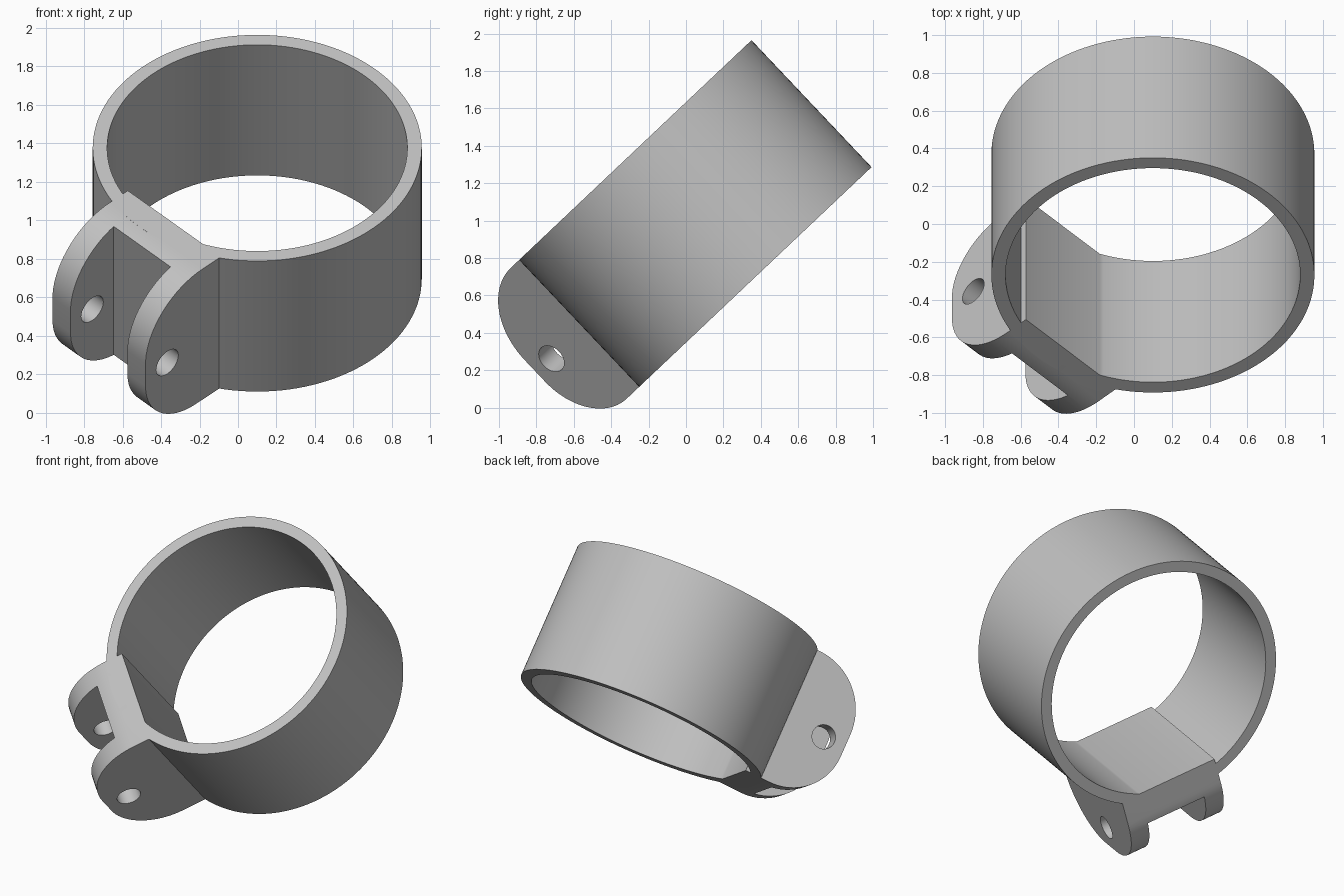
import bpy, bmesh
from math import cos, sin, pi, radians
from mathutils import Matrix

if "Cube" in bpy.data.objects:
    bpy.data.objects.remove(bpy.data.objects["Cube"], do_unlink=True)

HALF = 0.467                      # half the band height
OUTER, INNER, SIDES = 0.855, 0.78, 128
PAD, FLOOR, TIP = 0.708, 0.94, 1.252   # distances of the lug faces from the band axis
LUG = (-0.235, 0.461)             # lug extent across the band
SLOT = (-0.10, 0.325)             # gap between the two ears

# Tilted clamp frame, and the lug frame turned around the band axis
clamp = Matrix.Translation((0.10, 0.05, 1.0375)) @ Matrix.Rotation(radians(43.4), 4, 'X')
lug = clamp @ Matrix.Rotation(radians(224), 4, 'Z')

grey = bpy.data.materials.new("plain grey")
grey.use_nodes = True
grey.diffuse_color = (0.53, 0.53, 0.53, 1)
grey.node_tree.nodes["Principled BSDF"].inputs["Base Color"].default_value = grey.diffuse_color


def add_object(name, bm, matrix):
    bmesh.ops.recalc_face_normals(bm, faces=bm.faces)
    mesh = bpy.data.meshes.new(name)
    bm.to_mesh(mesh)
    bm.free()
    mesh.materials.append(grey)
    obj = bpy.data.objects.new(name, mesh)
    obj.matrix_world = matrix
    bpy.context.collection.objects.link(obj)
    return obj


def prism(name, profile, start, end):
    """Extrude an (outward, axial) profile across the lug."""
    bm = bmesh.new()
    face = bm.faces.new([bm.verts.new((n, start, s)) for n, s in profile])
    result = bmesh.ops.extrude_face_region(bm, geom=[face])
    moved = [v for v in result["geom"] if isinstance(v, bmesh.types.BMVert)]
    bmesh.ops.translate(bm, verts=moved, vec=(0, end - start, 0))
    return add_object(name, bm, lug)


def arc(n, s, radius, start, end, steps):
    angles = [start + (end - start) * i / steps for i in range(steps + 1)]
    return [(n + radius * cos(a), s + radius * sin(a)) for a in angles]


def combine(target, tool, operation):
    mod = target.modifiers.new(operation, 'BOOLEAN')
    mod.object, mod.operation, mod.solver = tool, operation, 'EXACT'
    bpy.context.view_layer.objects.active = target
    bpy.ops.object.modifier_apply(modifier=mod.name)
    bpy.data.objects.remove(tool, do_unlink=True)


# Round band
bm = bmesh.new()
corners = [(OUTER, -HALF), (OUTER, HALF), (INNER, HALF), (INNER, -HALF)]
loops = [[bm.verts.new((r * cos(2 * pi * i / SIDES), r * sin(2 * pi * i / SIDES), z))
          for r, z in corners] for i in range(SIDES)]
for i in range(SIDES):
    a, b = loops[i - 1], loops[i]
    for j in range(4):
        bm.faces.new((a[j - 1], a[j], b[j], b[j - 1]))
band = add_object("clamp_band", bm, clamp)

# Lug with rounded ears, slotted and drilled through
low, high = 0.365, 0.41
outline = [(PAD, -HALF)]
outline += arc(TIP - low, -HALF + low, low, -pi / 2, 0, 20)
outline += arc(TIP - high, HALF - high, high, 0, pi / 2, 20)
outline += [(PAD, HALF)]
ears = prism("hinge_ears", outline, *LUG)
slot = prism("slot_cutter", [(FLOOR, -1), (2, -1), (2, 1), (FLOOR, 1)], *SLOT)
combine(ears, slot, 'DIFFERENCE')
pin = prism("pin_cutter", arc(1.095, -0.035, 0.08, 0, 2 * pi, 32)[:-1], -1, 1)
combine(ears, pin, 'DIFFERENCE')
combine(band, ears, 'UNION')

# Smooth curves, keep hard edges
for obj in bpy.context.selected_objects:
    obj.select_set(False)
band.select_set(True)
bpy.context.view_layer.objects.active = band
bpy.ops.object.shade_smooth_by_angle(angle=radians(30))
